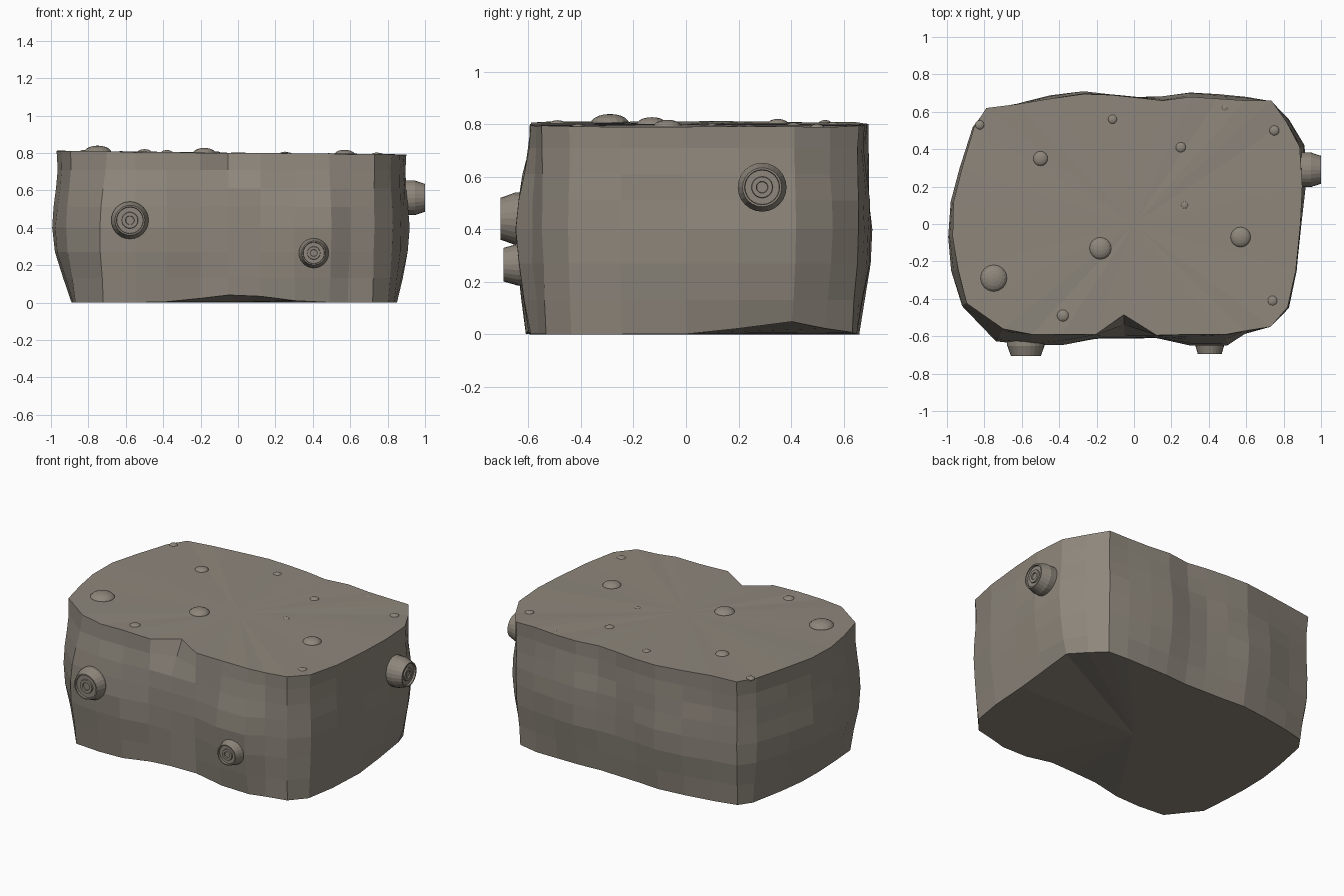
import bpy, bmesh, math, random
from mathutils import Vector, Matrix

if "Cube" in bpy.data.objects:
    bpy.data.objects.remove(bpy.data.objects["Cube"])

random.seed(4)
mat = bpy.data.materials.new("stone")
mat.diffuse_color = (0.27, 0.24, 0.20, 1)
mat.use_nodes = True
mat.node_tree.nodes["Principled BSDF"].inputs["Base Color"].default_value = mat.diffuse_color


def finish(bm, name):
    bmesh.ops.recalc_face_normals(bm, faces=bm.faces)
    me = bpy.data.meshes.new(name)
    bm.to_mesh(me)
    bm.free()
    me.materials.append(mat)
    ob = bpy.data.objects.new(name, me)
    bpy.context.collection.objects.link(ob)
    return ob


# Widest outline, counter-clockwise: x, y, inset at the top, inset at the bottom
OUTLINE = [
    (.73, -.55, .00, .02), (.83, -.45, .01, .03), (.875, -.25, .01, .04), (.90, 0, .01, .05),
    (.92, .2, .02, .07), (.915, .42, .03, .07), (.83, .56, .02, .05), (.735, .66, .00, .03),
    (.6, .68, .02, .03), (.45, .70, .03, .05), (.3, .71, .03, .06), (.15, .69, .03, .05),
    (.02, .685, .01, .04), (-.12, .70, .01, .05), (-.27, .71, .015, .05), (-.45, .69, .02, .05),
    (-.63, .65, .01, .04), (-.79, .62, .00, .05), (-.865, .52, .01, .05), (-.94, .3, .02, .08),
    (-.985, .12, .02, .10), (-1, -.07, .03, .11), (-.98, -.25, .04, .10), (-.92, -.44, .03, .06),
    (-.74, -.63, .08, .04), (-.55, -.65, .06, .04), (-.38, -.65, .06, .04), (-.2, -.62, .03, .03),
    (-.05, -.615, .13, .01), (.12, -.61, .015, .02), (.3, -.65, .06, .05), (.5, -.65, .06, .06),
    (.6, -.59, .02, .03)]
# Height, top-inset weight, bottom-inset weight
LEVELS = [(0, 0, 1), (.13, 0, .55), (.27, 0, .12), (.40, 0, .0), (.51, .1, .08),
          (.61, .35, .10), (.71, .75, .06), (.80, 1, 0)]


# Stone block
def top_z(x):
    return .80 - .01 * x


bm = bmesh.new()
rings = []
n = len(OUTLINE)
for li, (z, wt, wb) in enumerate(LEVELS):
    ring = []
    for i, (x, y, dt, db) in enumerate(OUTLINE):
        a, b = OUTLINE[i - 1], OUTLINE[(i + 1) % n]
        inward = Vector((a[1] - b[1], b[0] - a[0], 0)).normalized()
        if i == 28:  # notch in the upper front edge
            wt_i = max(0, (z - .6) / .2)
        else:
            wt_i = wt
        d = dt * wt_i + db * wb
        if 0 < li < len(LEVELS) - 1:
            d += random.uniform(0, .008)
        zz = z
        if li == 0:  # wavy lower edge
            if y < -.4:
                zz = .042 * math.exp(-(x / .25) ** 2)
            elif x > .6:
                zz = .05 * math.exp(-((y - .38) / .2) ** 2)
        elif li == len(LEVELS) - 1:
            zz = top_z(x) + random.uniform(-.003, .003)
        ring.append(bm.verts.new(Vector((x, y, zz)) + inward * d))
    rings.append(ring)
for lo, hi in zip(rings, rings[1:]):
    for i in range(n):
        j = (i + 1) % n
        bm.faces.new((lo[i], lo[j], hi[j], hi[i]))
for ring, z in ((rings[0], .003), (rings[-1], .80)):
    c = bm.verts.new((0, 0, z))
    for i in range(n):
        bm.faces.new((ring[i], ring[(i + 1) % n], c))
finish(bm, "stone_block")

# Flattened pebbles on the top
PEBBLES = [(-.75, -.29, .073), (-.18, -.13, .06), (.57, -.07, .055), (-.5, .35, .04),
           (-.38, -.49, .033), (.74, -.41, .028), (.25, .41, .028), (.27, .10, .021),
           (-.115, .56, .025), (.75, .5, .027), (-.825, .53, .025), (.485, .62, .017),
           (-.59, 0, .007), (.11, -.505, .007)]
for x, y, r in PEBBLES:
    bm = bmesh.new()
    m = Matrix.Translation((x, y, top_z(x) - .005)) @ Matrix.Diagonal((1, 1, .5, 1))
    bmesh.ops.create_uvsphere(bm, u_segments=16, v_segments=10, radius=r, matrix=m)
    finish(bm, "top_pebble")

# Tapered round studs with a ringed face: radius factor, depth from the tip
PROFILE = [(1, .16), (1, .055), (.96, .045), (.80, 0), (.72, 0), (.70, .012), (.44, .012),
           (.42, .004), (.24, .004), (.22, .012)]


def stud(name, tip, direction, r):
    rot = Vector((0, 0, 1)).rotation_difference(Vector(direction)).to_matrix().to_4x4()
    m = Matrix.Translation(tip) @ rot
    bm = bmesh.new()
    seg = 24
    rs = [[bm.verts.new(m @ Vector((f * r * math.cos(k * math.tau / seg),
                                    f * r * math.sin(k * math.tau / seg), -d)))
           for k in range(seg)] for f, d in PROFILE]
    for a, b in zip(rs, rs[1:]):
        for k in range(seg):
            j = (k + 1) % seg
            bm.faces.new((a[k], a[j], b[j], b[k]))
    bm.faces.new(rs[0])
    bm.faces.new(rs[-1])
    finish(bm, name)


stud("front_stud_left", (-.578, -.706, .44), (0, -1, 0), .10)
stud("front_stud_right", (.405, -.695, .265), (0, -1, 0), .08)
stud("side_stud", (1.0, .29, .56), (1, 0, 0), .093)
